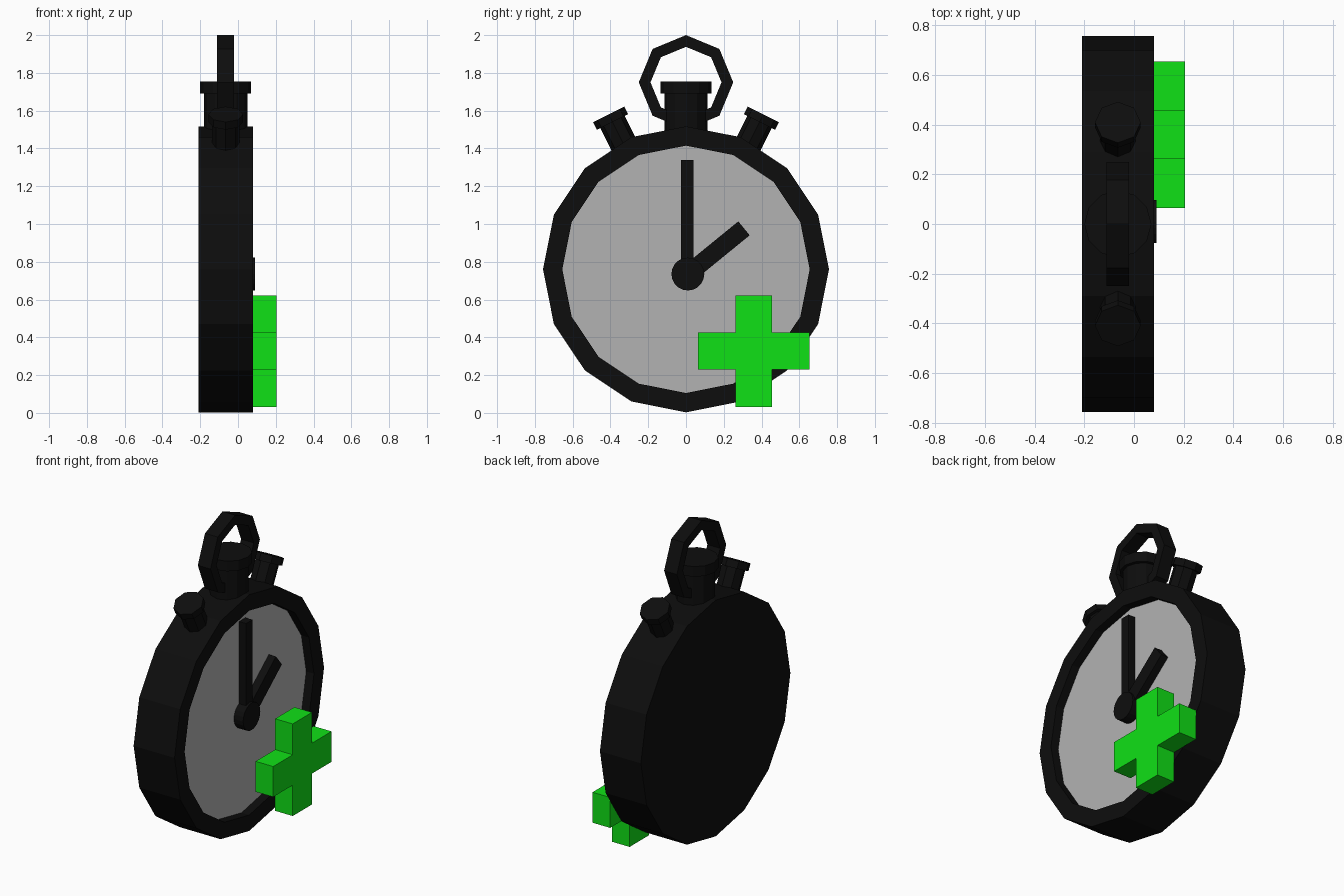
import bpy, bmesh
from math import sin, cos, pi, radians, atan2, hypot
from mathutils import Matrix, Vector

if "Cube" in bpy.data.objects:
    bpy.data.objects.remove(bpy.data.objects["Cube"])


def material(name, rgb):
    m = bpy.data.materials.new(name)
    m.diffuse_color = (*rgb, 1)
    m.use_nodes = True
    m.node_tree.nodes["Principled BSDF"].inputs["Base Color"].default_value = m.diffuse_color
    return m


BLACK = material("black", (0.004, 0.004, 0.004))
GREY = material("dial_grey", (0.45, 0.45, 0.45))
GREEN = material("green", (0.005, 0.75, 0.008))
MID_X = -0.065
CY, CZ = 0.0, 0.76


def finish(name, bm, mat):
    bmesh.ops.recalc_face_normals(bm, faces=bm.faces)
    me = bpy.data.meshes.new(name)
    bm.to_mesh(me)
    bm.free()
    me.materials.append(mat)
    ob = bpy.data.objects.new(name, me)
    bpy.context.collection.objects.link(ob)
    return ob


def lathe(name, profile, n, mat, matrix, closed=False):
    """Revolve (radius, height) points about local z with n flat sides."""
    bm = bmesh.new()
    rings = []
    for r, h in profile:
        if r == 0:
            rings.append([bm.verts.new(matrix @ Vector((0, 0, h)))] * n)
        else:
            rings.append([bm.verts.new(matrix @ Vector((r * cos(2 * pi * i / n), r * sin(2 * pi * i / n), h)))
                          for i in range(n)])
    pairs = list(zip(rings, rings[1:])) + ([(rings[-1], rings[0])] if closed else [])
    for a, b in pairs:
        for i in range(n):
            j = (i + 1) % n
            bm.faces.new(list(dict.fromkeys((a[i], a[j], b[j], b[i]))))
    return finish(name, bm, mat)


def plate(name, outline, x0, x1, mat):
    """Extrude a (y, z) outline from x0 to x1."""
    bm = bmesh.new()
    face = bm.faces.new([bm.verts.new((x0, y, z)) for y, z in outline])
    new = bmesh.ops.extrude_face_region(bm, geom=[face])["geom"]
    bmesh.ops.translate(bm, vec=(x1 - x0, 0, 0), verts=[v for v in new if isinstance(v, bmesh.types.BMVert)])
    return finish(name, bm, mat)


def along_x(y, z):
    return Matrix.Translation((0, y, z)) @ Matrix.Rotation(pi / 2, 4, 'Y')


def hand(name, start, end, width, x0, x1):
    dy, dz = end[0] - start[0], end[1] - start[1]
    k = width / 2 / hypot(dy, dz)
    ny, nz = -dz * k, dy * k
    plate(name, [(start[0] + ny, start[1] + nz), (end[0] + ny, end[1] + nz),
                 (end[0] - ny, end[1] - nz), (start[0] - ny, start[1] - nz)], x0, x1, BLACK)


# Case with a raised rim, and the recessed dial
lathe("case", [(0, -0.21), (0.757, -0.21), (0.757, 0.08), (0.655, 0.08), (0.655, 0.02), (0, 0.02)],
      16, BLACK, along_x(CY, CZ))
lathe("dial", [(0, 0.015), (0.655, 0.015), (0.655, 0.025), (0, 0.025)], 16, GREY, along_x(CY, CZ))

# Hands and hub
hub = (0.01, 0.735)
lathe("hub", [(0, 0.02), (0.087, 0.02), (0.087, 0.09), (0, 0.09)], 20, BLACK, along_x(*hub))
hand("long_hand", (0.007, 0.735), (0.007, 1.34), 0.065, 0.02, 0.075)
hand("short_hand", hub, (0.307, 0.977), 0.095, 0.02, 0.075)

# Crown with its cap
lathe("crown", [(0, 1.46), (0.115, 1.46), (0.115, 1.69), (0.135, 1.69), (0.135, 1.755), (0, 1.755)],
      12, BLACK, Matrix.Translation((MID_X, 0, 0)))

# Hanging ring
lathe("hanging_ring", [(0.25, -0.11), (0.25, -0.02), (0.188, -0.02), (0.188, -0.11)],
      8, BLACK, along_x(0, 1.75), closed=True)

# Side push buttons
for side, label in ((-1, "left"), (1, "right")):
    m = Matrix.Translation((MID_X, 0, CZ)) @ Matrix.Rotation(-side * radians(26.5), 4, 'X')
    lathe(label + "_button", [(0, 0.66), (0.072, 0.66), (0.072, 0.872), (0.092, 0.872), (0.092, 0.917), (0, 0.917)],
          8, BLACK, m @ Matrix.Rotation(pi / 8 * 0, 4, 'Z'))

# Green plus sign
a, b, cy, cz = 0.295, 0.0975, 0.359, 0.327
quarter = [(a, -b), (a, b), (b, b)]
cross = []
for i in range(4):
    c, s = round(cos(i * pi / 2)), round(sin(i * pi / 2))
    cross += [(cy + c * y - s * z, cz + s * y + c * z) for y, z in quarter]
plate("plus_sign", cross, 0.08, 0.205, GREEN)
